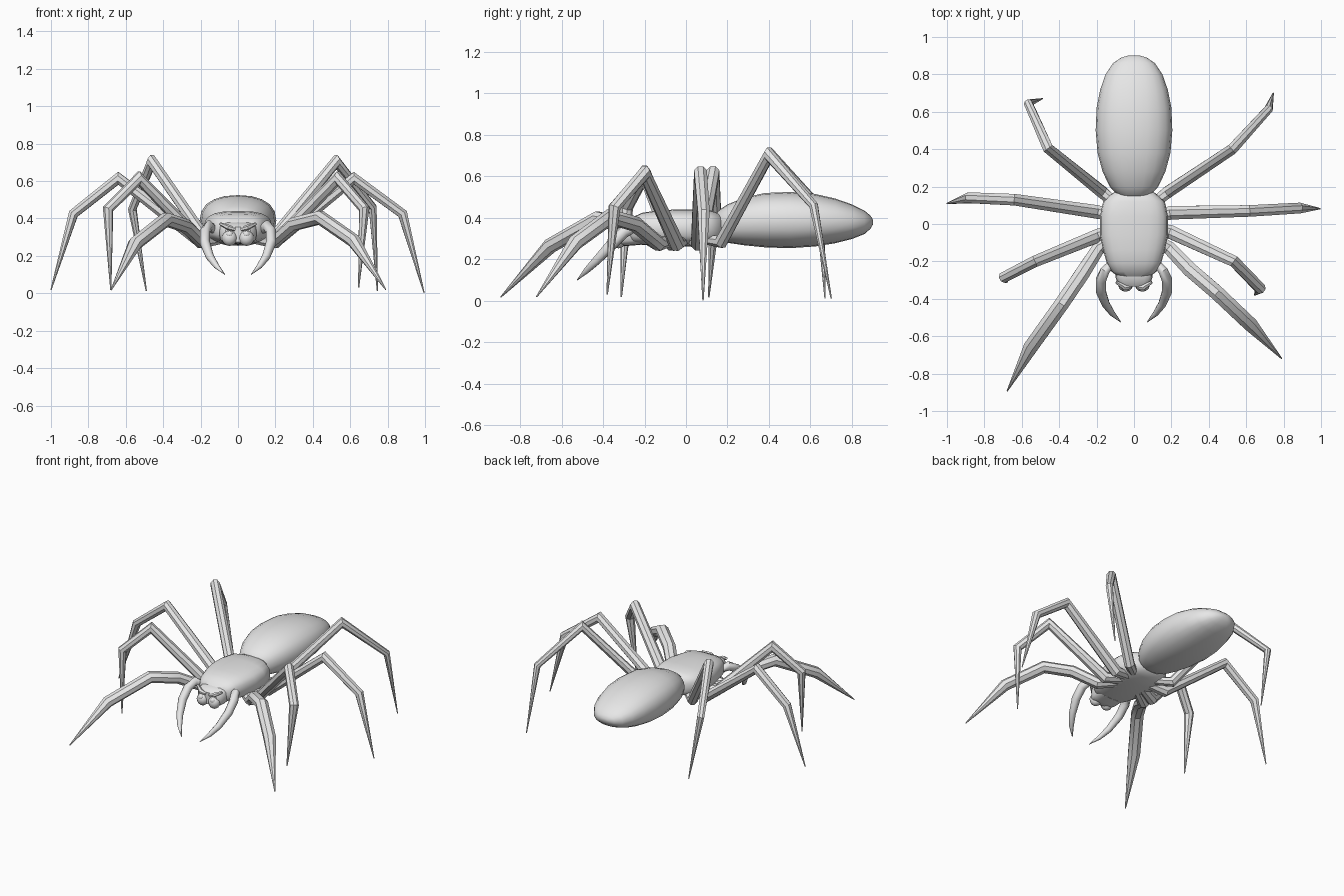
import bpy, bmesh, math
from mathutils import Vector

grey = bpy.data.materials.new("plain grey")
grey.diffuse_color = (0.8, 0.8, 0.8, 1)


def finish(name, bm, angle=40):
    """Turn a bmesh into a smooth-shaded grey object."""
    bmesh.ops.recalc_face_normals(bm, faces=bm.faces[:])
    me = bpy.data.meshes.new(name)
    bm.to_mesh(me)
    bm.free()
    ob = bpy.data.objects.new(name, me)
    bpy.context.collection.objects.link(ob)
    me.materials.append(grey)
    bpy.ops.object.select_all(action='DESELECT')
    ob.select_set(True)
    bpy.context.view_layer.objects.active = ob
    bpy.ops.object.shade_smooth_by_angle(angle=math.radians(angle))
    return ob


def skin(bm, rings):
    """Bridge rings of points and cap both ends."""
    vs = [[bm.verts.new(p) for p in ring] for ring in rings]
    n = len(vs[0])
    for a, b in zip(vs, vs[1:]):
        for i in range(n):
            j = (i + 1) % n
            bm.faces.new((a[i], a[j], b[j], b[i]))
    bm.faces.new(vs[0])
    bm.faces.new(vs[-1])


def loft(name, sections, n=20, power=2.3, angle=40):
    """Body part along y from (y, half width, bottom, top) sections."""
    rings = []
    for y, w, lo, hi in sections:
        ring = []
        for i in range(n):
            a = 2 * math.pi * i / n
            c, s = math.cos(a), math.sin(a)
            x = math.copysign(abs(c) ** (2 / power), c) * w
            z = math.copysign(abs(s) ** (2 / power), s) * (hi - lo) / 2
            ring.append((x, y, (lo + hi) / 2 + z))
        rings.append(ring)
    bm = bmesh.new()
    skin(bm, rings)
    return finish(name, bm, angle)


def limb(name, pts, radii, widen=1.15, n=8, angle=35):
    """Tapered jointed tube with mitred bends."""
    pts = [Vector(p) for p in pts]
    run = pts[-1] - pts[0]
    flat = Vector((run.y, -run.x, 0)).normalized()
    rings = []
    for k, (p, r) in enumerate(zip(pts, radii)):
        d0 = (p - pts[max(k - 1, 0)]).normalized()
        d1 = (pts[min(k + 1, len(pts) - 1)] - p).normalized()
        t = (d0 + d1).normalized()
        side = (flat - t * flat.dot(t)).normalized()
        up = side.cross(t)
        mitre = 1.0
        if 0 < k < len(pts) - 1:
            mitre = min(1 / max(d0.dot(t), 0.1), 1.4)
        rings.append([p + side * (math.cos(a) * r * widen) + up * (math.sin(a) * r * mitre)
                      for a in [2 * math.pi * (i + 0.5) / n for i in range(n)]])
    bm = bmesh.new()
    skin(bm, rings)
    return finish(name, bm, angle)


# Abdomen
loft("abdomen", [
    (0.14, 0.05, 0.33, 0.41), (0.155, 0.09, 0.30, 0.435), (0.20, 0.13, 0.28, 0.465),
    (0.28, 0.168, 0.268, 0.498), (0.38, 0.195, 0.258, 0.52), (0.50, 0.205, 0.254, 0.525),
    (0.62, 0.20, 0.262, 0.516), (0.72, 0.18, 0.278, 0.493), (0.80, 0.152, 0.298, 0.465),
    (0.86, 0.112, 0.322, 0.435), (0.89, 0.068, 0.348, 0.41), (0.902, 0.025, 0.37, 0.39)])

# Thorax
loft("thorax", [
    (0.185, 0.06, 0.31, 0.39), (0.165, 0.115, 0.285, 0.42), (0.12, 0.165, 0.27, 0.435),
    (0.04, 0.182, 0.262, 0.44), (-0.06, 0.182, 0.262, 0.44), (-0.14, 0.165, 0.265, 0.435),
    (-0.21, 0.145, 0.27, 0.425), (-0.255, 0.12, 0.275, 0.405), (-0.28, 0.085, 0.29, 0.38)],
    power=2.8)

# Head block
loft("head", [
    (-0.22, 0.10, 0.27, 0.385), (-0.28, 0.10, 0.265, 0.38),
    (-0.315, 0.09, 0.265, 0.37), (-0.335, 0.07, 0.275, 0.355)], n=16, power=3.5)

for s, tag in ((1, "right"), (-1, "left")):
    # Jaw lobe
    bm = bmesh.new()
    bmesh.ops.create_uvsphere(bm, u_segments=12, v_segments=8, radius=1)
    for v in bm.verts:
        v.co = Vector((s * 0.045 + v.co.x * 0.04, -0.325 + v.co.y * 0.037, 0.295 + v.co.z * 0.042))
    finish(tag + "_jaw", bm)
    # Eye
    bm = bmesh.new()
    bmesh.ops.create_uvsphere(bm, u_segments=10, v_segments=6, radius=0.02)
    bmesh.ops.translate(bm, verts=bm.verts[:], vec=(s * 0.045, -0.342, 0.315))
    finish(tag + "_eye", bm)
    # Brow above the eye
    limb(tag + "_brow",
         [(s * 0.015, -0.335, 0.342), (s * 0.05, -0.34, 0.352), (s * 0.095, -0.31, 0.372)],
         [0.01, 0.014, 0.008], n=6)
    # Curved feeler
    limb(tag + "_feeler",
         [(s * 0.11, -0.20, 0.33), (s * 0.155, -0.25, 0.36), (s * 0.177, -0.30, 0.33),
          (s * 0.177, -0.36, 0.27), (s * 0.15, -0.43, 0.195), (s * 0.115, -0.48, 0.145),
          (s * 0.07, -0.525, 0.10)],
         [0.02, 0.027, 0.029, 0.028, 0.022, 0.015, 0.002], widen=1.0, angle=50)

# Legs: root, hip, knee, shin joint, tip (front legs have one extra bend)
legs = {
    "right_front_leg": [(0.04, -0.04, 0.30), (0.19, -0.13, 0.275), (0.30, -0.245, 0.37),
                        (0.44, -0.365, 0.405), (0.62, -0.535, 0.28), (0.79, -0.72, 0.02)],
    "left_front_leg": [(-0.04, -0.04, 0.30), (-0.19, -0.13, 0.275), (-0.28, -0.27, 0.36),
                       (-0.385, -0.425, 0.395), (-0.55, -0.655, 0.265), (-0.678, -0.893, 0.018)],
    "right_second_leg": [(0.04, 0, 0.30), (0.20, -0.045, 0.275), (0.535, -0.20, 0.615),
                         (0.675, -0.345, 0.45), (0.645, -0.38, 0.03)],
    "left_second_leg": [(-0.04, 0, 0.30), (-0.20, -0.065, 0.275), (-0.53, -0.20, 0.615),
                        (-0.695, -0.285, 0.45), (-0.68, -0.312, 0.018)],
    "right_third_leg": [(0.04, 0.03, 0.30), (0.20, 0.06, 0.275), (0.62, 0.07, 0.615),
                        (0.88, 0.085, 0.425), (0.995, 0.082, 0.002)],
    "left_third_leg": [(-0.04, 0.03, 0.30), (-0.20, 0.065, 0.275), (-0.64, 0.13, 0.615),
                       (-0.88, 0.14, 0.425), (-1.0, 0.11, 0.018)],
    "right_rear_leg": [(0.04, 0.06, 0.30), (0.18, 0.17, 0.285), (0.525, 0.40, 0.705),
                       (0.72, 0.615, 0.46), (0.745, 0.70, 0.012)],
    "left_rear_leg": [(-0.04, 0.06, 0.30), (-0.17, 0.17, 0.285), (-0.46, 0.405, 0.705),
                      (-0.565, 0.645, 0.45), (-0.49, 0.67, 0.012)],
}
for name, pts in legs.items():
    if "front" in name:
        radii = [0.025, 0.034, 0.037, 0.037, 0.036, 0.003]
    elif "rear" in name:
        radii = [0.022, 0.03, 0.027, 0.021, 0.003]
    else:
        radii = [0.025, 0.034, 0.029, 0.027, 0.003]
    limb(name, pts, radii)
